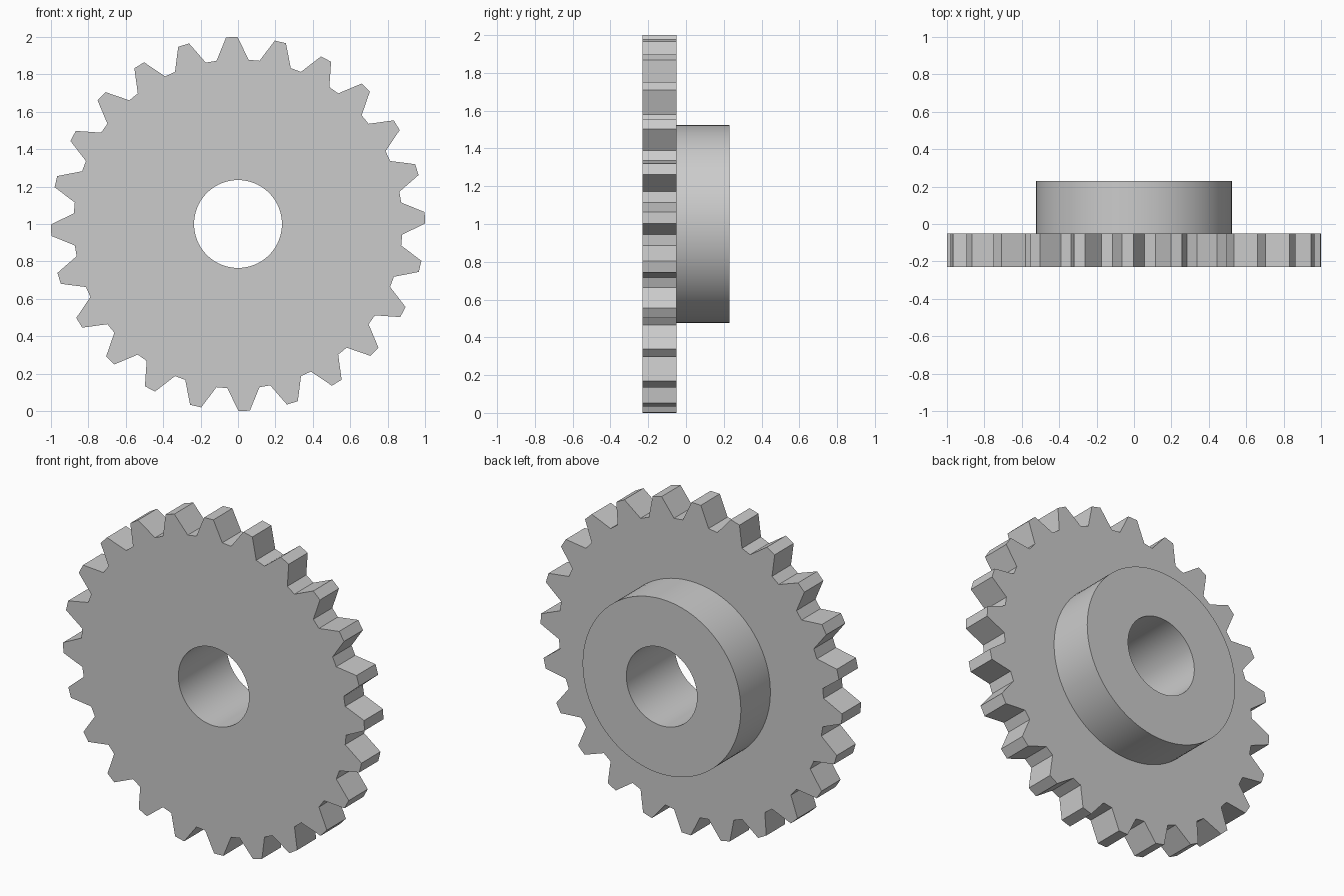
import bpy
import bmesh
from math import radians, sin, cos

# Remove the default cube only
cube = bpy.data.objects.get("Cube")
if cube:
    bpy.data.objects.remove(cube, do_unlink=True)

TEETH = 24
PITCH = 360 / TEETH
FIRST_TOOTH = 1.9              # angle of the first tooth centre, degrees
CENTRE_Z = 1.0
FRONT, STEP, BACK = -0.23, -0.05, 0.23
TIP_R, ROOT_R, HUB_R, BORE_R = 1.0, 0.88, 0.525, 0.235

steel = bpy.data.materials.new("grey steel")
steel.use_nodes = True
grey = (0.6, 0.6, 0.6, 1)
steel.diffuse_color = grey
steel.node_tree.nodes["Principled BSDF"].inputs["Base Color"].default_value = grey


def tooth_ring():
    """Outline of the toothed rim: four points per tooth."""
    corners = [(-5.6, ROOT_R), (-1.75, TIP_R), (1.75, TIP_R), (5.6, ROOT_R)]
    return [(FIRST_TOOTH + t * PITCH + a, r) for t in range(TEETH) for a, r in corners]


def round_ring(radius):
    """Circle whose points line up with the rim outline."""
    step = PITCH / 4
    return [(FIRST_TOOTH + (i - 1.5) * step, radius) for i in range(TEETH * 4)]


def add_ring(bm, ring, y):
    return [bm.verts.new((r * cos(radians(a)), y, CENTRE_Z + r * sin(radians(a))))
            for a, r in ring]


# Section swept around the axle: bore, front face, teeth, back face, hub, bore
bm = bmesh.new()
section = [
    (round_ring(BORE_R), FRONT),
    (tooth_ring(), FRONT),
    (tooth_ring(), STEP),
    (round_ring(HUB_R), STEP),
    (round_ring(HUB_R), BACK),
    (round_ring(BORE_R), BACK),
]
rings = [add_ring(bm, ring, y) for ring, y in section]
for a, b in zip(rings, rings[1:] + rings[:1]):
    for i in range(len(a)):
        j = (i + 1) % len(a)
        bm.faces.new((a[i], a[j], b[j], b[i]))
bmesh.ops.recalc_face_normals(bm, faces=bm.faces)

mesh = bpy.data.meshes.new("gear_wheel_with_hub")
bm.to_mesh(mesh)
bm.free()
mesh.materials.append(steel)
gear = bpy.data.objects.new("gear_wheel_with_hub", mesh)
bpy.context.collection.objects.link(gear)

# Round hub and bore, crisp teeth
bpy.ops.object.select_all(action="DESELECT")
gear.select_set(True)
bpy.context.view_layer.objects.active = gear
bpy.ops.object.shade_smooth_by_angle(angle=radians(30))
